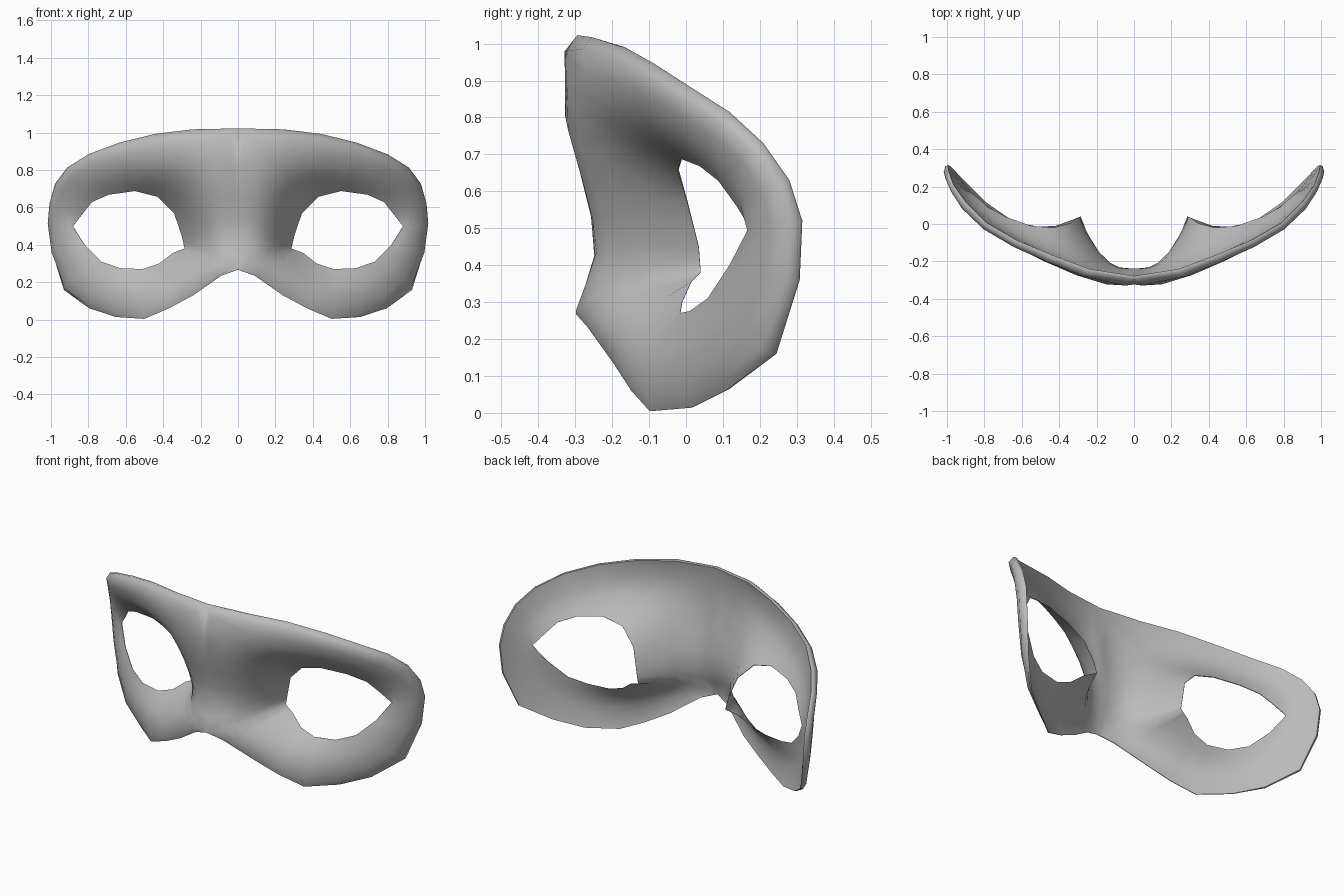
import bpy
import bmesh
import math
from mathutils import Vector

if "Cube" in bpy.data.objects:
    bpy.data.objects.remove(bpy.data.objects["Cube"], do_unlink=True)

THICKNESS = 0.042
# Position, wall thickness and softening of each ring from the rim to the eye
RINGS = [(0, .4, 0), (.09, .95, .15), (.25, 1, 1), (.42, .85, 1),
         (.6, .65, 1), (.8, .4, 1), (1, .12, 0)]

# Back edge of the left half: from the top centre round the temple to the nose
OUTLINE = [
    (0, -.278, 1.02), (.24, -.24, 1.013), (.44, -.165, .99), (.63, -.085, .945),
    (.79, .008, .885), (.9, .118, .815), (.965, .21, .73), (.99, .28, .63),
    (.995, .315, .52), (.98, .308, .36), (.92, .245, .16), (.79, .115, .063),
    (.65, .018, .015), (.5, -.095, .005), (.37, -.145, .06), (.24, -.19, .13),
    (.09, -.265, .235), (0, -.295, .267)]
# Nose ridge, going back up the centre line
RIDGE = [(0, -.265, .34), (0, -.235, .42), (0, -.235, .53), (0, -.255, .66), (0, -.283, .83)]
# Eye opening, from the upper inner side, in the same direction
EYE = [
    (.34, .005, .57), (.43, -.02, .66), (.55, -.01, .69), (.69, .04, .67),
    (.78, .09, .63), (.835, .14, .56), (.882, .177, .5), (.82, .12, .4),
    (.73, .06, .31), (.63, .01, .275), (.51, -.015, .27), (.42, -.01, .3),
    (.35, .015, .355), (.285, .04, .38), (.3, .035, .45)]
# Where on the eye opening each outer point is joined to
JOINS = [.5, 1, 1.5, 2, 3, 4, 4.5, 5, 6, 7, 8, 8.5, 9, 10, 11, 12, 12.5, 13,
         13.5, 14, 14.5, 15, 15.3]


def eye_point(position):
    """Point part way between two neighbouring eye corners."""
    index = int(position)
    start = Vector(EYE[index % len(EYE)])
    end = Vector(EYE[(index + 1) % len(EYE)])
    return start.lerp(end, position - index)


def swollen(outer, inner, t):
    """Point between rim and eye, swelling most near the nose."""
    swell = .22 - .11 * min(1, outer.x / .8)
    forward = Vector((outer.x * .7, -1, 0)).normalized()
    height = (inner - outer).length * swell * math.sin(math.pi * t)
    return outer.lerp(inner, t) + forward * height


def wall_factor(point):
    """Thick at the forehead and temples, thin at the nose and cheeks."""
    return min(1, max(.2, 2 * (point.z - .3), 2 * (point.x - .55)))


# Left half of the inner surface
bm = bmesh.new()
weights = bm.verts.layers.deform.verify()
spokes = []
for index, (outer, join) in enumerate(zip(OUTLINE + RIDGE, JOINS)):
    on_ridge = index >= len(OUTLINE)
    column = []
    for t, wall, soft in RINGS:
        point = swollen(Vector(outer), eye_point(join), t)
        if on_ridge and t == 0:
            wall, soft = 1, .4
        vert = bm.verts.new(point)
        vert[weights][0] = wall * wall_factor(point)
        vert[weights][1] = soft
        column.append(vert)
    spokes.append(column)
for index, column in enumerate(spokes):
    following = spokes[(index + 1) % len(spokes)]
    for ring in range(len(RINGS) - 1):
        bm.faces.new((column[ring], column[ring + 1], following[ring + 1], following[ring]))
bmesh.ops.recalc_face_normals(bm, faces=bm.faces)
if sum(face.normal.y * face.calc_area() for face in bm.faces) > 0:
    bmesh.ops.reverse_faces(bm, faces=bm.faces)
mesh = bpy.data.meshes.new("eye_mask")
bm.to_mesh(mesh)
bm.free()

mask = bpy.data.objects.new("eye_mask", mesh)
bpy.context.collection.objects.link(mask)
mask.vertex_groups.new(name="thickness")
mask.vertex_groups.new(name="inside")

# Right half, softened surface, and a wall built forwards from it
mirror = mask.modifiers.new("mirror", "MIRROR")
mirror.use_clip = True
soften = mask.modifiers.new("soften", "SMOOTH")
soften.factor = .5
soften.iterations = 5
soften.vertex_group = "inside"
wall = mask.modifiers.new("wall", "SOLIDIFY")
wall.thickness = THICKNESS
wall.offset = 1
wall.vertex_group = "thickness"

bpy.ops.object.select_all(action="DESELECT")
bpy.context.view_layer.objects.active = mask
mask.select_set(True)
for name in ("mirror", "soften", "wall"):
    bpy.ops.object.modifier_apply(modifier=name)
bpy.ops.object.shade_smooth_by_angle(angle=math.radians(65))

# Plain grey
grey = bpy.data.materials.new("plain_grey")
grey.use_nodes = True
colour = (.5, .5, .5, 1)
grey.diffuse_color = colour
grey.node_tree.nodes["Principled BSDF"].inputs["Base Color"].default_value = colour
mask.data.materials.append(grey)
